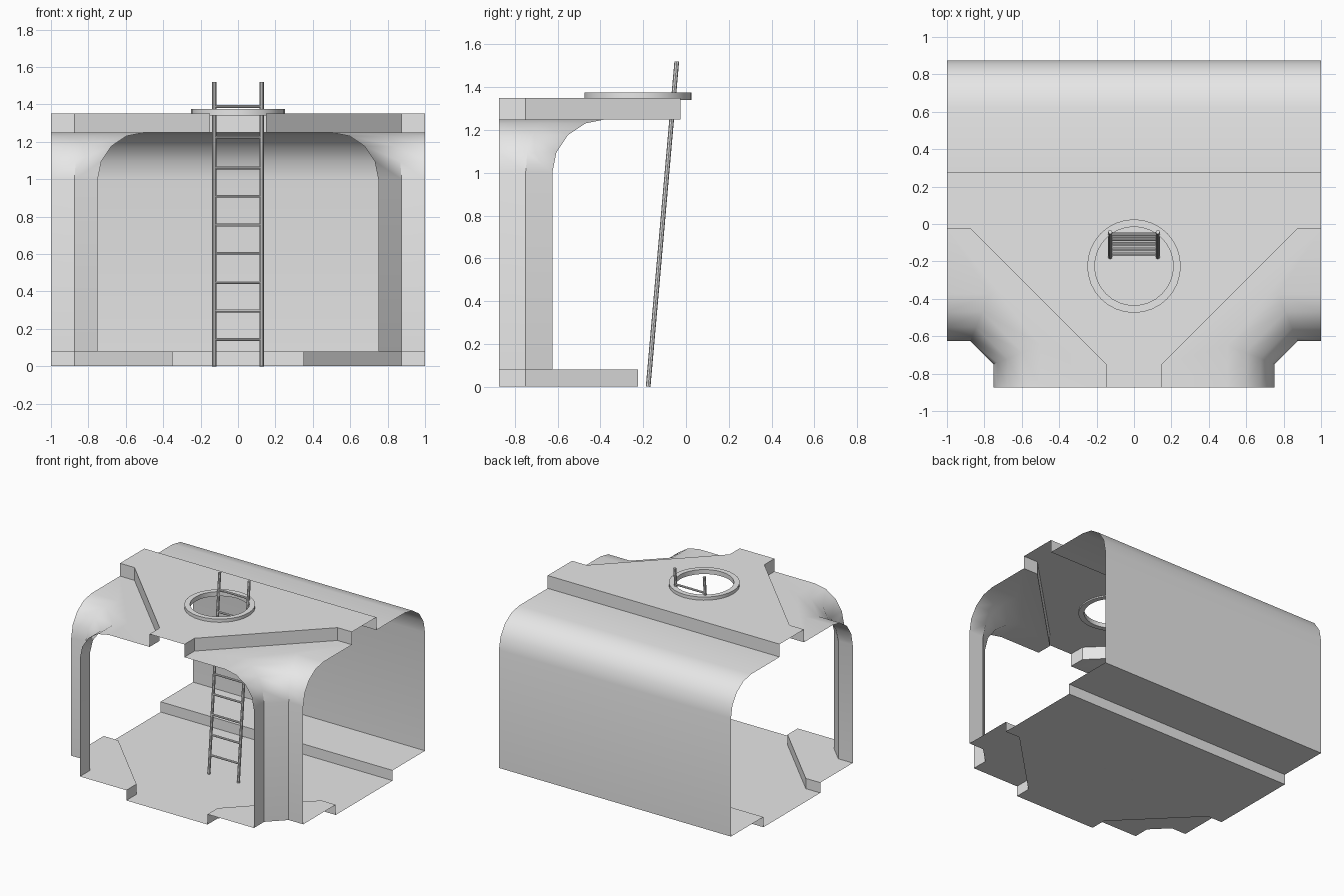
import bpy, bmesh, math
from mathutils import Vector

if "Cube" in bpy.data.objects:
    bpy.data.objects.remove(bpy.data.objects["Cube"], do_unlink=True)

grey = bpy.data.materials.new("light_grey")
grey.use_nodes = True
grey.diffuse_color = (0.8, 0.8, 0.8, 1)
grey.node_tree.nodes["Principled BSDF"].inputs["Base Color"].default_value = (0.8, 0.8, 0.8, 1)

FLOOR, LEDGE, SPRING, CEILING, ROOF = 0.0, 0.08, 1.0, 1.25, 1.35
WALL, SIDE, RADIUS = 0.875, 1.0, 0.25
HATCH_Y, HOLE = -0.225, 0.21


def finish(name, bm, mirror=False):
    """Turn a bmesh into a smooth-by-angle object, optionally mirrored in x."""
    bmesh.ops.remove_doubles(bm, verts=bm.verts, dist=0.0005)
    bmesh.ops.recalc_face_normals(bm, faces=bm.faces)
    mesh = bpy.data.meshes.new(name)
    bm.to_mesh(mesh)
    bm.free()
    mesh.materials.append(grey)
    ob = bpy.data.objects.new(name, mesh)
    bpy.context.collection.objects.link(ob)
    bpy.ops.object.select_all(action='DESELECT')
    ob.select_set(True)
    bpy.context.view_layer.objects.active = ob
    bpy.ops.object.shade_smooth_by_angle(angle=math.radians(40))
    if mirror:
        ob.modifiers.new("mirror", 'MIRROR').use_clip = True
    return ob


def face(bm, points):
    bm.faces.new([bm.verts.new(p) for p in points])


def flat(bm, outline, z):
    face(bm, [(x, y, z) for x, y in outline])


def loft(bm, rows):
    """Quads between successive rows of points."""
    for a, b in zip(rows, rows[1:]):
        for i in range(len(a) - 1):
            face(bm, [a[i], a[i + 1], b[i + 1], b[i]])


def step(bm, path, low, high):
    loft(bm, [[(x, y, z) for x, y in path] for z in (low, high)])


def corner_ring(t):
    """Plan of the chamfered corner wall, moved inward by t."""
    k = t * math.tan(math.pi / 8)
    return [(SIDE, t - 0.625), (0.875 - k, t - 0.625),
            (0.75 - t, k - 0.75), (0.75 - t, -WALL)]


def step_path(d):
    """Plan of the front step, at distance d from the corner wall."""
    return [(SIDE, d - 0.625), (0.875, d - 0.625), (0.75 - d, -0.75), (0.75 - d, -WALL)]


# wall profile: inward offset and height, straight then a quarter round
profile = [(0, LEDGE)]
for i in range(5):
    a = i * math.pi / 8
    profile.append((RADIUS * (1 - math.cos(a)), SPRING + RADIUS * math.sin(a)))

# corner walls with the low ceiling around them
bm = bmesh.new()
loft(bm, [[(x, y, z) for x, y in corner_ring(t)] for t, z in profile])
flat(bm, corner_ring(RADIUS) + step_path(0.6)[::-1], CEILING)
finish("corner_walls", bm, True)

# back wall curving into the low ceiling
bm = bmesh.new()
loft(bm, [[(0, WALL - t, z), (SIDE, WALL - t, z)]
          for t, z in profile + [(0.6, CEILING)]])
finish("back_wall", bm, True)

# raised ceiling with the round hatch opening and its steps
bm = bmesh.new()
back = WALL - 0.6
hole = [(HOLE * math.sin(math.pi * i / 16), HATCH_Y + HOLE * math.cos(math.pi * i / 16))
        for i in range(17)]
hole[0], hole[-1] = (0, hole[0][1]), (0, hole[-1][1])
flat(bm, [(0, back), (SIDE, back)] + step_path(0.6) + [(0, -WALL)] + hole[::-1], ROOF)
step(bm, step_path(0.6), CEILING, ROOF)
step(bm, [(0, back), (SIDE, back)], CEILING, ROOF)
finish("raised_ceiling", bm, True)

# sunken floor, its steps and the ledges along the walls
bm = bmesh.new()
back = WALL - 0.4
edge = step_path(0.4)
flat(bm, [(0, back), (SIDE, back)] + edge + [(0, -WALL)], FLOOR)
step(bm, edge, FLOOR, LEDGE)
step(bm, [(0, back), (SIDE, back)], FLOOR, LEDGE)
flat(bm, corner_ring(0) + edge[::-1], LEDGE)
flat(bm, [(0, back), (SIDE, back), (SIDE, WALL), (0, WALL)], LEDGE)
finish("floor", bm, True)

# hatch rim
bm = bmesh.new()
section = [(HOLE, 1.34), (0.25, 1.34), (0.25, 1.375), (HOLE, 1.375), (HOLE, 1.34)]
loft(bm, [[(r * math.sin(a), HATCH_Y + r * math.cos(a), z) for r, z in section]
          for a in (math.tau * i / 32 for i in range(33))])
finish("hatch_rim", bm)


def rod(bm, start, end, radius):
    start, end = Vector(start), Vector(end)
    axis = end - start
    matrix = axis.to_track_quat('Z', 'Y').to_matrix().to_4x4()
    matrix.translation = (start + end) / 2
    bmesh.ops.create_cone(bm, cap_ends=True, segments=8, radius1=radius, radius2=radius,
                          depth=axis.length, matrix=matrix)


# leaning ladder
def ladder_y(z):
    return -0.177 + 0.088 * z


bm = bmesh.new()
for x in (-0.127, 0.127):
    rod(bm, (x, ladder_y(0), 0), (x, ladder_y(1.52), 1.52), 0.011)
finish("ladder_rails", bm)

bm = bmesh.new()
for i in range(9):
    z = 0.144 + 0.1525 * i + 0.0125 * max(0, i - 6)
    rod(bm, (-0.127, ladder_y(z), z), (0.127, ladder_y(z), z), 0.008)
finish("ladder_rungs", bm)
